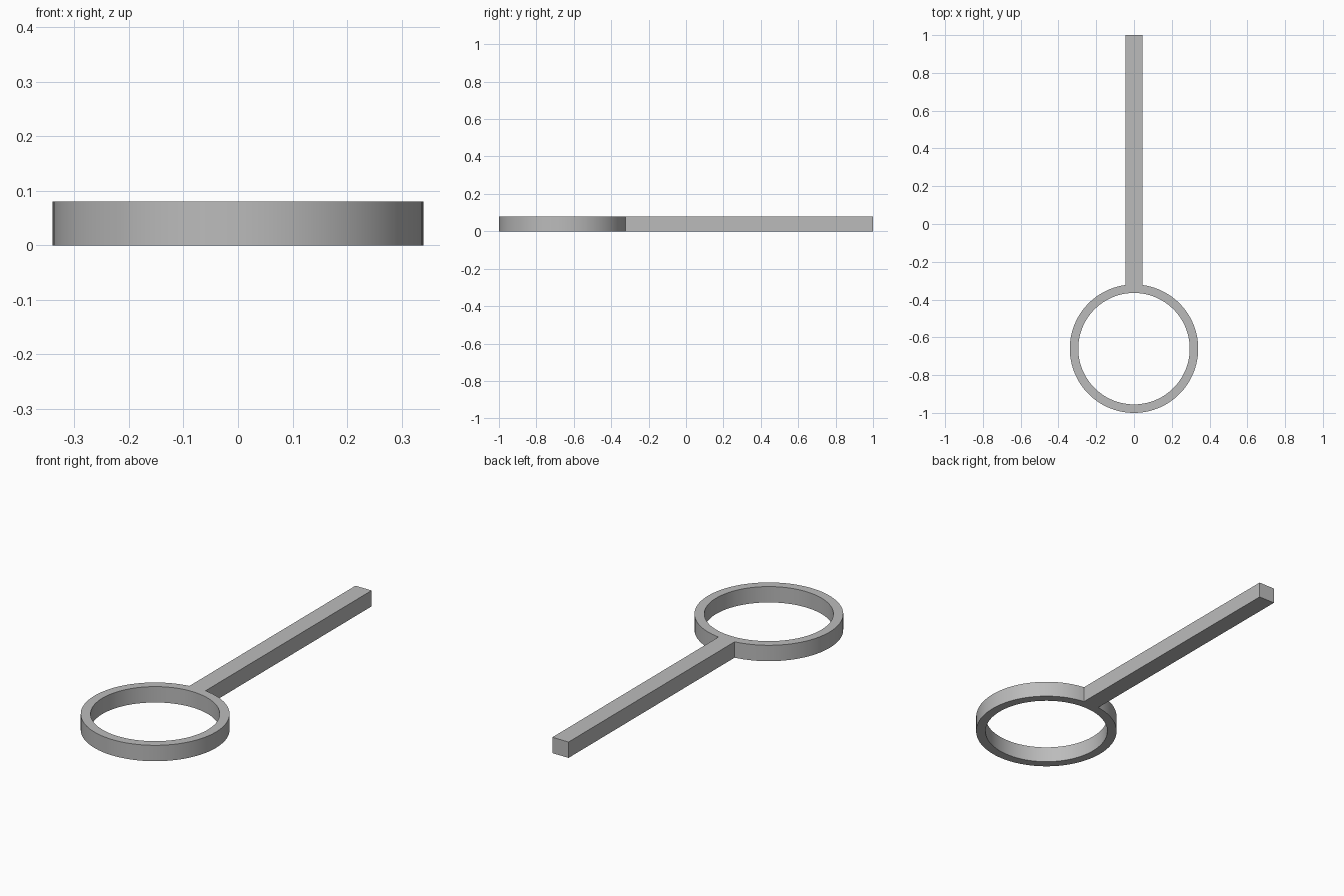
import bpy
import bmesh
from math import asin, cos, sin, pi, radians

cube = bpy.data.objects.get("Cube")
if cube:
    bpy.data.objects.remove(cube, do_unlink=True)

OUTER, INNER, HEIGHT = 0.34, 0.295, 0.08
CENTRE_Y, HALF_WIDTH, END_Y = -0.66, 0.045, 1.0
STEPS, JOINT_STEPS = 96, 4

grey = bpy.data.materials.new("plain grey")
grey.use_nodes = True
colour = (0.5, 0.5, 0.5, 1)
grey.diffuse_color = colour
grey.node_tree.nodes["Principled BSDF"].inputs["Base Color"].default_value = colour

bm = bmesh.new()


def ring_point(radius, angle):
    return bm.verts.new((radius * sin(angle), CENTRE_Y + radius * cos(angle), 0))


# Open ring, leaving a gap where the handle joins
gap = asin(HALF_WIDTH / OUTER)
angles = [gap + (2 * pi - 2 * gap) * i / STEPS for i in range(STEPS + 1)]
outer = [ring_point(OUTER, a) for a in angles]
inner = [ring_point(INNER, a) for a in angles]
for i in range(STEPS):
    bm.faces.new((outer[i], outer[i + 1], inner[i + 1], inner[i]))

# Joint and straight handle closing the ring
joint = [ring_point(INNER, -gap + 2 * gap * i / JOINT_STEPS) for i in range(1, JOINT_STEPS)]
bm.faces.new([outer[-1], inner[-1], *joint, inner[0], outer[0]])
end_right = bm.verts.new((HALF_WIDTH, END_Y, 0))
end_left = bm.verts.new((-HALF_WIDTH, END_Y, 0))
bm.faces.new((outer[0], end_right, end_left, outer[-1]))

# Raise the flat outline to a solid
raised = bmesh.ops.extrude_face_region(bm, geom=bm.faces[:], use_keep_orig=True)
tops = [v for v in raised["geom"] if isinstance(v, bmesh.types.BMVert)]
bmesh.ops.translate(bm, verts=tops, vec=(0, 0, HEIGHT))
bmesh.ops.recalc_face_normals(bm, faces=bm.faces[:])

mesh = bpy.data.meshes.new("ring_with_handle")
bm.to_mesh(mesh)
bm.free()
mesh.materials.append(grey)
body = bpy.data.objects.new("ring_with_handle", mesh)
bpy.context.collection.objects.link(body)

# Smooth round walls with crisp edges
bpy.ops.object.select_all(action='DESELECT')
body.select_set(True)
bpy.context.view_layer.objects.active = body
bpy.ops.object.shade_smooth_by_angle(angle=radians(30))
